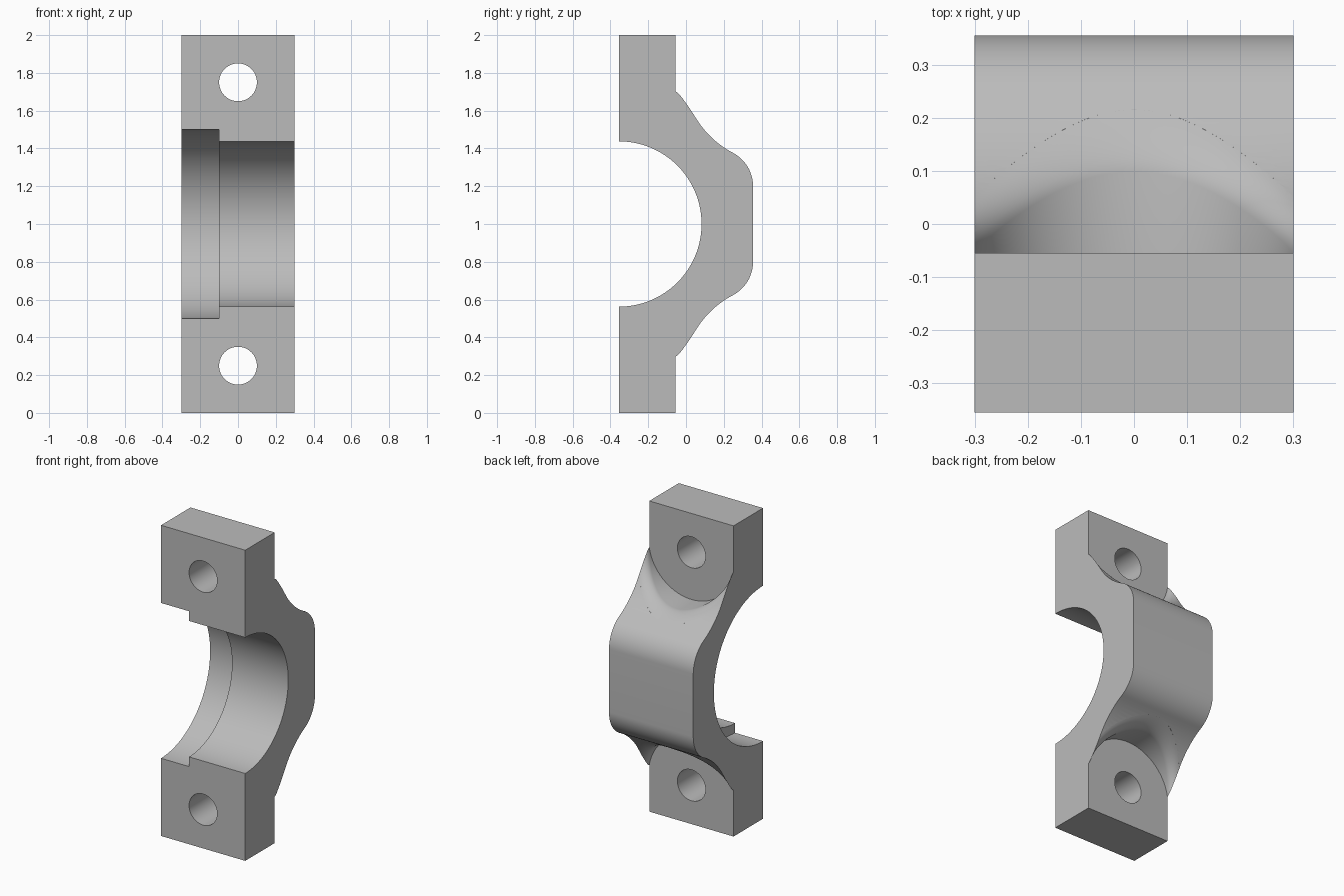
import bpy, bmesh
from math import sin, cos, pi, asin, sqrt, radians

cube = bpy.data.objects.get("Cube")
if cube:
    bpy.data.objects.remove(cube)

HALF_W, FRONT, FLANGE, BACK = 0.3, -0.355, -0.055, 0.355
HOLE_Z, SPOT_R, BLEND = 1.75, 0.304, 0.05
VALLEY_Y, VALLEY_Z, VALLEY_R, CREST_R = 0.48, 1.82, 0.5, 0.2
JOIN = asin((VALLEY_Y - BACK + CREST_R) / (VALLEY_R + CREST_R))
CREST_Y = BACK - CREST_R
CREST_Z = VALLEY_Z - (VALLEY_R + CREST_R) * cos(JOIN)


def make_object(name, bm):
    bmesh.ops.recalc_face_normals(bm, faces=bm.faces)
    mesh = bpy.data.meshes.new(name)
    bm.to_mesh(mesh)
    bm.free()
    obj = bpy.data.objects.new(name, mesh)
    bpy.context.collection.objects.link(obj)
    return obj


def extrude_outline(name, points, to_3d, depth):
    bm = bmesh.new()
    face = bm.faces.new([bm.verts.new(to_3d(a, b)) for a, b in points])
    moved = bmesh.ops.extrude_face_region(bm, geom=[face])["geom"]
    verts = [v for v in moved if isinstance(v, bmesh.types.BMVert)]
    bmesh.ops.translate(bm, vec=depth, verts=verts)
    return make_object(name, bm)


def circle(cx, cy, r, n):
    return [(cx + r * cos(2 * pi * i / n), cy + r * sin(2 * pi * i / n)) for i in range(n)]


def back_height(z):
    # depth of the valley curve at a given height
    return VALLEY_Y - sqrt(max(0, VALLEY_R ** 2 - min(0, z - VALLEY_Z) ** 2))


def spot_cutter(name, flip):
    # U-shaped seat around the bolt, with a rounded upper rim
    path = [(-1, 0, 2.2)]
    path += [(-cos(pi * i / 64), -sin(pi * i / 64), HOLE_Z) for i in range(65)]
    path += [(1, 0, 2.2)]
    bm = bmesh.new()
    columns = []
    for nx, nz, z0 in path:
        def point(r, y):
            z = z0 + nz * r
            return bm.verts.new((nx * r, y, 2 - z if flip else z))
        column = [point(SPOT_R, FLANGE)]
        for i in range(9):
            t = 1 - cos(pi / 2 * i / 8)
            r = SPOT_R + BLEND * t
            drop = BLEND * (1 - sqrt(1 - (1 - t) ** 2))
            y = max(back_height(z0 + nz * r) - drop, FLANGE + 0.001 * (i + 1))
            column.append(point(r, y))
        column.append(point(SPOT_R + BLEND, 0.6))
        columns.append(column)
    for a, b in zip(columns, columns[1:]):
        for i in range(len(a) - 1):
            bm.faces.new((a[i], a[i + 1], b[i + 1], b[i]))
    bm.faces.new([c[0] for c in columns])
    bm.faces.new([c[-1] for c in columns])
    bm.faces.new(columns[0] + columns[-1][::-1])
    return make_object(name, bm)


# Side outline of the cap: crest, valley and bolt flange, mirrored top to bottom
upper = [(CREST_Y + CREST_R * cos(a), CREST_Z + CREST_R * sin(a))
         for a in [(pi / 2 - JOIN) * i / 16 for i in range(17)]]
upper += [(VALLEY_Y - VALLEY_R * sin(a), VALLEY_Z - VALLEY_R * cos(a))
          for a in [JOIN + (pi / 2 - JOIN) * i / 24 for i in range(1, 25)]]
upper += [(VALLEY_Y - VALLEY_R, 2), (FRONT, 2)]
outline = upper + [(y, 2 - z) for y, z in reversed(upper)]
cap = extrude_outline("bearing_cap", outline,
                      lambda y, z: (-HALF_W, y, z), (2 * HALF_W, 0, 0))

# Stepped bore, bolt holes and bolt seats
along_x = lambda x: (lambda y, z: (x, y, z))
along_y = lambda x, z: (x, -0.6, z)
cutters = [
    extrude_outline("bore_cutter", circle(FRONT, 1, 0.4375, 128), along_x(-0.5), (1, 0, 0)),
    extrude_outline("step_cutter", circle(FRONT, 1, 0.5, 128), along_x(-0.5), (0.4, 0, 0)),
    spot_cutter("upper_seat_cutter", False),
    spot_cutter("lower_seat_cutter", True),
]
for z in (HOLE_Z, 2 - HOLE_Z):
    cutters.append(extrude_outline("bolt_hole_cutter", circle(0, z, 0.1, 64), along_y, (0, 1.2, 0)))

bpy.ops.object.select_all(action='DESELECT')
bpy.context.view_layer.objects.active = cap
cap.select_set(True)
for cutter in cutters:
    mod = cap.modifiers.new("cut", 'BOOLEAN')
    mod.operation, mod.solver, mod.object = 'DIFFERENCE', 'EXACT', cutter
    bpy.ops.object.modifier_apply(modifier=mod.name)
for cutter in cutters:
    bpy.data.objects.remove(cutter)

# Plain grey metal
grey = bpy.data.materials.new("plain_grey")
grey.use_nodes = True
colour = (0.5, 0.5, 0.5, 1)
grey.diffuse_color = colour
grey.node_tree.nodes["Principled BSDF"].inputs["Base Color"].default_value = colour
cap.data.materials.clear()
cap.data.materials.append(grey)
bpy.ops.object.shade_smooth_by_angle(angle=radians(30))
